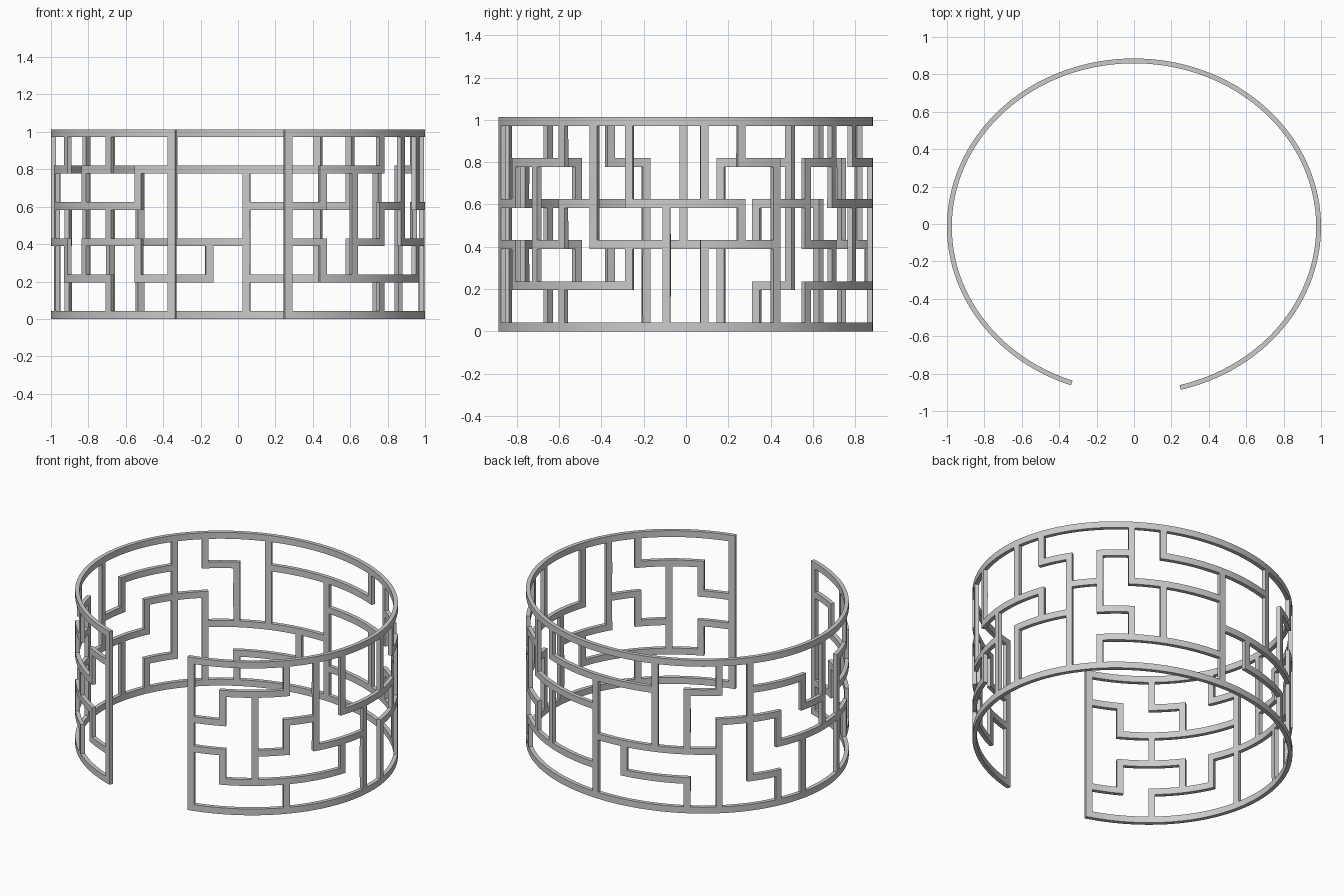
import bpy, bmesh, math

if "Cube" in bpy.data.objects:
    bpy.data.objects.remove(bpy.data.objects["Cube"])

# Cuff laid out as a 28 x 5 grid of four-cell tiles (top row first);
# a bar runs wherever two neighbouring cells belong to different tiles
TILES = ["AAADGHHJLLLORRRRTTWaaaccddee",
         "ABDDGHHJJLNOOOSSTWWYYacddeef",
         "BBDEGGIIJMNNPPSSTWXZYYchhhff",
         "CBEEEFIKKMMNPPUVVVXZZbbihggf",
         "CCCFFFIKKMQQQQUUUVXXZbbiiigg"][::-1]
COLS, ROWS = 28, 5
RX, RY, CY = 1.0, 0.90, -0.015        # outer ellipse
BAR, THICK = 0.042, 0.026
START, STEP = math.radians(-74.3), math.radians(11.55)
ROW_STEP = 0.1944
SUB = 4                               # curve segments per open cell


def tile(c, r):
    return TILES[r][c] if 0 <= c < COLS and 0 <= r < ROWS else None


def bar_up(k, r):                     # upright at column line k through row r
    return tile(k - 1, r) != tile(k, r)


def bar_along(c, j):                  # rail at row line j through column c
    return tile(c, j - 1) != tile(c, j)


def joint(k, j):
    return (bar_up(k, j) or bar_up(k, j - 1) or
            bar_along(k, j) or bar_along(k - 1, j))


# Angular strips (is_bar, index, from, to) and height strips
half = BAR / 2 / RX
columns = []
for k in range(COLS + 1):
    t = START + k * STEP
    columns.append((True, k, t - half, t + half))
    if k < COLS:
        a, d = t + half, (STEP - 2 * half) / SUB
        columns += [(False, k, a + i * d, a + (i + 1) * d) for i in range(SUB)]
heights = []
for j in range(ROWS + 1):
    z = j * ROW_STEP
    heights.append((True, j, z, z + BAR))
    if j < ROWS:
        heights.append((False, j, z + BAR, z + ROW_STEP))

# Outer skin of the lattice
bm = bmesh.new()
for col_bar, k, t0, t1 in columns:
    for row_bar, j, z0, z1 in heights:
        if col_bar and row_bar:
            solid = joint(k, j)
        elif col_bar:
            solid = bar_up(k, j)
        else:
            solid = row_bar and bar_along(k, j)
        if solid:
            bm.faces.new([bm.verts.new((RX * math.cos(t), CY + RY * math.sin(t), z))
                          for t, z in ((t0, z0), (t1, z0), (t1, z1), (t0, z1))])
bmesh.ops.remove_doubles(bm, verts=bm.verts, dist=1e-4)
mesh = bpy.data.meshes.new("lattice_cuff")
bm.to_mesh(mesh)
bm.free()
cuff = bpy.data.objects.new("lattice_cuff", mesh)
bpy.context.collection.objects.link(cuff)

# Smooth curved faces with crisp edges, thickened inward
bpy.context.view_layer.objects.active = cuff
cuff.select_set(True)
solidify = cuff.modifiers.new("thickness", 'SOLIDIFY')
solidify.thickness = THICK
solidify.offset = -1
bpy.ops.object.modifier_apply(modifier=solidify.name)
bpy.ops.object.shade_smooth_by_angle(angle=math.radians(30))
